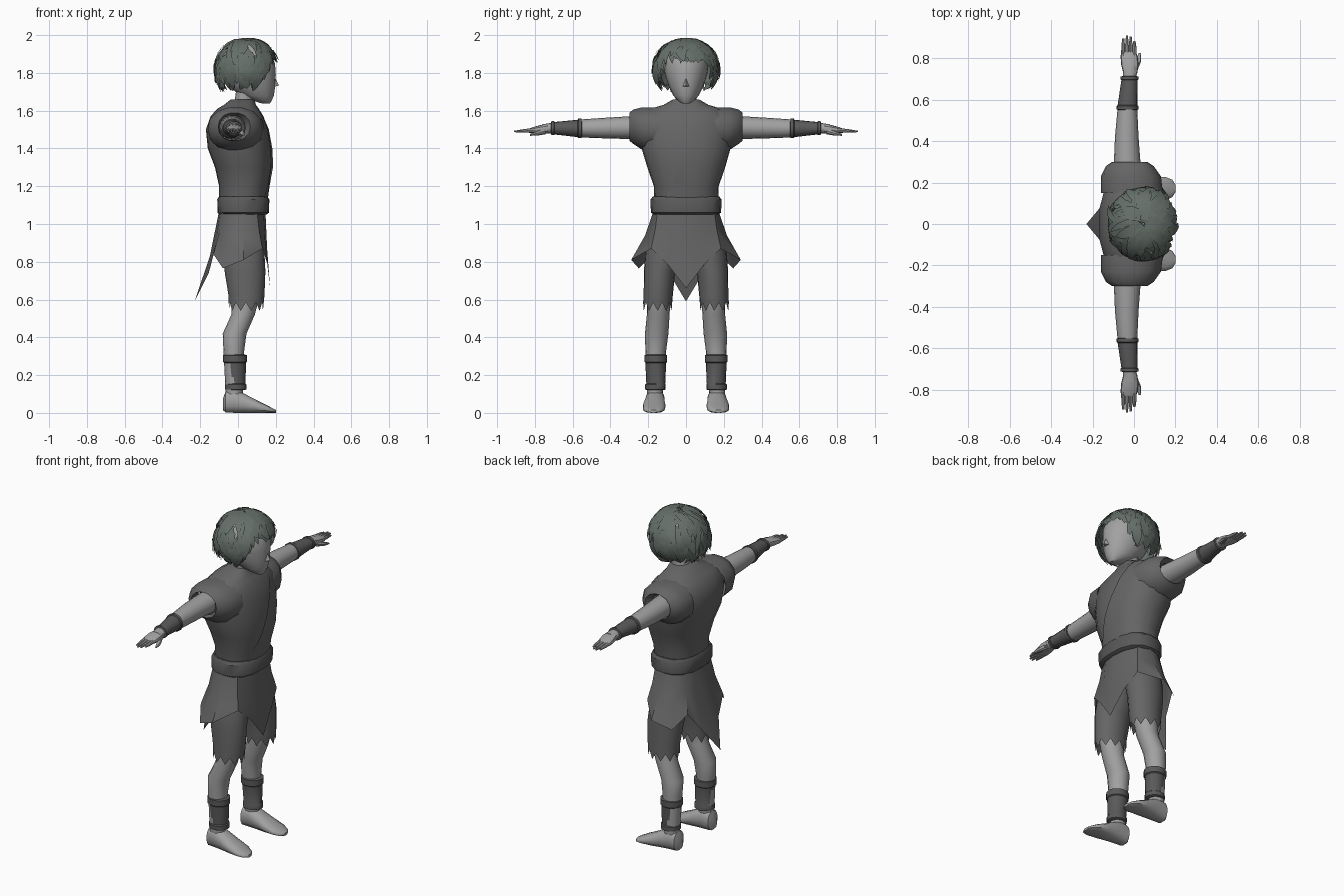
import bpy, bmesh, random
from math import sin, cos, pi
from mathutils import Vector

random.seed(4)


def mat(name, c):
    m = bpy.data.materials.new(name)
    m.diffuse_color = (*c, 1)
    return m


SKIN = mat("skin", (0.36, 0.36, 0.36))
CLOTH = mat("cloth", (0.13, 0.13, 0.13))
LEATHER = mat("leather", (0.10, 0.10, 0.10))
HAIR = mat("hair", (0.13, 0.16, 0.14))


def finish(bm, name, material, mirror=False, angle=40, recalc=True):
    if recalc:
        bmesh.ops.recalc_face_normals(bm, faces=bm.faces)
    me = bpy.data.meshes.new(name)
    bm.to_mesh(me)
    bm.free()
    ob = bpy.data.objects.new(name, me)
    bpy.context.collection.objects.link(ob)
    me.materials.append(material)
    if mirror:
        md = ob.modifiers.new("mirror", 'MIRROR')
        md.use_axis = (False, True, False)
        md.use_mirror_merge = False
    bpy.ops.object.select_all(action='DESELECT')
    ob.select_set(True)
    bpy.context.view_layer.objects.active = ob
    bpy.ops.object.shade_smooth_by_angle(angle=angle * pi / 180)
    return ob


def loft_bm(rings, axis='z', n=16, power=2.0, cap=True, bm=None):
    """Rings are (position along axis, centre u, centre v, radius u, radius v)."""
    bm = bm or bmesh.new()
    loops = []
    for p, cu, cv, ru, rv in rings:
        loop = []
        for i in range(n):
            a = 2 * pi * i / n
            c, s = cos(a), sin(a)
            k = (abs(c) ** power + abs(s) ** power) ** (-1 / power)
            u, v = cu + ru * c * k, cv + rv * s * k
            co = {'z': (u, v, p), 'y': (u, p, v), 'x': (p, u, v)}[axis]
            loop.append(bm.verts.new(co))
        loops.append(loop)
    for a, b in zip(loops, loops[1:]):
        for i in range(n):
            j = (i + 1) % n
            bm.faces.new((a[i], a[j], b[j], b[i]))
    if cap:
        bm.faces.new(loops[0])
        bm.faces.new(loops[-1])
    return bm


def loft(name, rings, material, axis='z', n=16, power=2.0, mirror=False, cap=True):
    return finish(loft_bm(rings, axis, n, power, cap), name, material, mirror)


# tunic body with collar
TORSO = [(1.05, .02, 0, .12, .165), (1.20, .03, 0, .13, .17), (1.30, .028, 0, .15, .205),
         (1.40, .008, 0, .168, .235), (1.50, -.005, 0, .165, .25), (1.57, -.005, 0, .14, .25),
         (1.61, 0, 0, .11, .19), (1.63, .01, 0, .085, .12), (1.66, .025, 0, .062, .068)]
loft("tunic_body", TORSO, CLOTH, n=20, power=2.4)

# overlapping front lapel: slightly larger front shell cut on a diagonal
bm = loft_bm([(z, x, y, a + .007, b + .004) for z, x, y, a, b in TORSO[:-2]], n=20, power=2.4, cap=False)
for co, no in (((.1, .02, 1.40), (0, -.4, .2)), ((.04, 0, 0), (-1, 0, 0))):
    bmesh.ops.bisect_plane(bm, geom=bm.verts[:] + bm.edges[:] + bm.faces[:],
                           plane_co=co, plane_no=no, clear_outer=True)
finish(bm, "tunic_lapel", CLOTH)

# sleeves
loft("sleeve", [(.15, -.01, 1.50, .15, .12), (.23, -.015, 1.505, .145, .115),
                (.28, -.02, 1.515, .115, .092), (.30, -.02, 1.515, .085, .075),
                (.27, -.03, 1.51, .068, .066)], CLOTH, 'y', 14, 2.2, True, False)

# belt
loft("belt", [(1.05, .025, 0, .125, .17), (1.06, .028, 0, .136, .186), (1.13, .028, 0, .138, .188),
              (1.145, .027, 0, .128, .176)], LEATHER, n=16, power=2.6)

# skirt with pointed front, side and back flaps
hem = [(.17, 0, .66), (.155, .10, .79), (.13, .185, .87), (.03, .29, .81), (-.08, .25, .765),
       (-.13, .17, .84), (-.155, .09, .74), (-.23, 0, .59)]
hem += [(x, -y, z) for x, y, z in hem[-2:0:-1]]
waist = [(.145, 0), (.135, .08), (.10, .15), (.03, .172), (-.03, .16), (-.08, .12), (-.095, .06), (-.10, 0)]
waist += [(x, -y) for x, y in waist[-2:0:-1]]
bm = bmesh.new()
rows = []
for t in (0, .5, 1):
    row = []
    for (wx, wy), (hx, hy, hz) in zip(waist, hem):
        k = t * t * .5 + t * .5
        row.append(bm.verts.new((wx + (hx - wx) * k, wy + (hy - wy) * k, 1.07 + (hz - 1.07) * t)))
    rows.append(row)
for a, b in zip(rows, rows[1:]):
    for i in range(len(a)):
        j = (i + 1) % len(a)
        bm.faces.new((a[i], a[j], b[j], b[i]))
finish(bm, "skirt", CLOTH)

# shorts legs with a jagged hem
N = 20
bm = loft_bm([(1.0, .02, .085, .105, .08), (.85, .03, .12, .11, .095), (.75, .037, .14, .108, .083),
              (.62, .045, .147, .095, .077), (.57, .042, .15, .09, .077)], n=N, cap=False)
bm.verts.ensure_lookup_table()
for i, v in enumerate(bm.verts[-N:]):
    v.co.z += .015 if i % 2 else -.03
finish(bm, "shorts_leg", CLOTH, True)

# bare legs, ankle wraps and feet
loft("leg", [(.75, .04, .14, .085, .065), (.60, .04, .145, .07, .063), (.52, .027, .147, .062, .06),
             (.42, -.018, .155, .063, .062), (.33, -.022, .16, .055, .055), (.10, -.02, .165, .045, .042)],
     SKIN, mirror=True)
loft("shin_wrap", [(.12, -.012, .162, .046, .045), (.125, -.012, .162, .057, .054),
                   (.15, -.012, .162, .057, .054), (.155, -.012, .16, .052, .05),
                   (.265, -.016, .16, .058, .055), (.27, -.016, .16, .064, .06),
                   (.305, -.016, .16, .064, .06), (.31, -.016, .16, .05, .05)], LEATHER, mirror=True)
loft("foot", [(-.08, .162, .045, .02, .03), (-.065, .162, .058, .046, .057), (-.02, .163, .064, .05, .064),
              (.03, .165, .052, .053, .052), (.09, .168, .036, .06, .036), (.15, .17, .021, .058, .021),
              (.185, .172, .012, .042, .012), (.20, .172, .008, .018, .008)],
     SKIN, 'x', 14, 2.5, True)

# arms, bracers and hands
loft("arm", [(.2, -.03, 1.51, .068, .063), (.3, -.033, 1.51, .064, .06), (.42, -.035, 1.508, .057, .055),
             (.55, -.032, 1.506, .048, .048), (.72, -.02, 1.507, .033, .027), (.76, -.017, 1.503, .037, .025)],
     SKIN, 'y', mirror=True)
loft("bracer", [(.55, -.032, 1.506, .04, .04), (.553, -.032, 1.506, .053, .052), (.57, -.032, 1.506, .053, .052),
                (.574, -.031, 1.506, .048, .046), (.695, -.022, 1.507, .039, .033), (.698, -.022, 1.507, .043, .037),
                (.712, -.022, 1.507, .043, .037), (.715, -.022, 1.507, .032, .027)], LEATHER, 'y', mirror=True)
bm = loft_bm([(.73, -.018, 1.505, .034, .026), (.77, -.02, 1.501, .042, .023), (.81, -.024, 1.496, .041, .017),
              (.83, -.026, 1.494, .036, .011)], 'y', 12, 2.4)
for i, tip in enumerate((.885, .905, .91, .895)):
    x = .002 - i * .018
    loft_bm([(.81, x, 1.496, .0105, .012), (.86, x, 1.493, .009, .009), (tip, x, 1.490, .005, .004)],
            'y', 8, bm=bm)
loft_bm([(.745, .0, 1.493, .018, .018), (.785, .020, 1.481, .014, .013), (.825, .029, 1.472, .006, .005)],
        'y', 8, bm=bm)
finish(bm, "hand", SKIN, True)

# neck and head with a small nose
loft("neck", [(1.58, .015, 0, .055, .06), (1.66, .035, 0, .052, .055), (1.74, .05, 0, .055, .06)], SKIN)
loft("head", [(1.637, .15, 0, .018, .018), (1.65, .132, 0, .045, .04), (1.68, .10, 0, .09, .068),
              (1.73, .075, 0, .122, .092), (1.79, .06, 0, .14, .112), (1.85, .05, 0, .146, .12),
              (1.90, .045, 0, .13, .11), (1.94, .045, 0, .09, .08), (1.96, .045, 0, .03, .03)], SKIN, n=20)
bm = bmesh.new()
v = [bm.verts.new(c) for c in ((.192, 0, 1.785), (.217, 0, 1.733), (.19, .02, 1.727), (.19, -.02, 1.727))]
for f in ((0, 2, 1), (0, 1, 3), (1, 2, 3)):
    bm.faces.new([v[i] for i in f])
finish(bm, "nose", SKIN)

# hair: many curved pointed locks laid over an ellipsoid around the head
bm = bmesh.new()


def on_head(theta, phi, k):
    return Vector((.045 + .158 * k * sin(theta) * cos(phi), .168 * k * sin(theta) * sin(phi),
                   1.825 + .152 * k * cos(theta)))


for i in range(330):
    phi = random.uniform(-pi, pi)
    front = abs(phi)
    limit = 1.35 if front < .6 else (1.35 + (front - .6) * 1.9 if front < 1.1 else 2.3)
    end = random.uniform(.55, limit) if i % 3 else limit * random.uniform(.85, 1.05)
    length = random.uniform(.5, .95)
    swirl = random.uniform(-.35, .35)
    width = random.uniform(.016, .03)
    base = random.uniform(.95, 1.04)
    flare = random.uniform(.0, .10) + (.12 if front > 2.5 and end > 1.7 else 0)
    prev = None
    for t, w in ((0, .5), (.3, 1), (.6, .9), (.85, .5), (1, .06)):
        th = max(.03, end - length * (1 - t))
        a = phi + swirl * (t - .5) / max(.5, sin(th))
        k = base + .05 * sin(pi * t) + flare * t ** 3
        p = on_head(th, a, k)
        side = (Vector((-sin(a), cos(a), 0)) * width * w)
        pair = (bm.verts.new(p - side), bm.verts.new(p + side))
        if prev:
            bm.faces.new((prev[0], pair[0], pair[1], prev[1]))
        prev = pair
finish(bm, "hair_locks", HAIR, angle=25, recalc=False)
